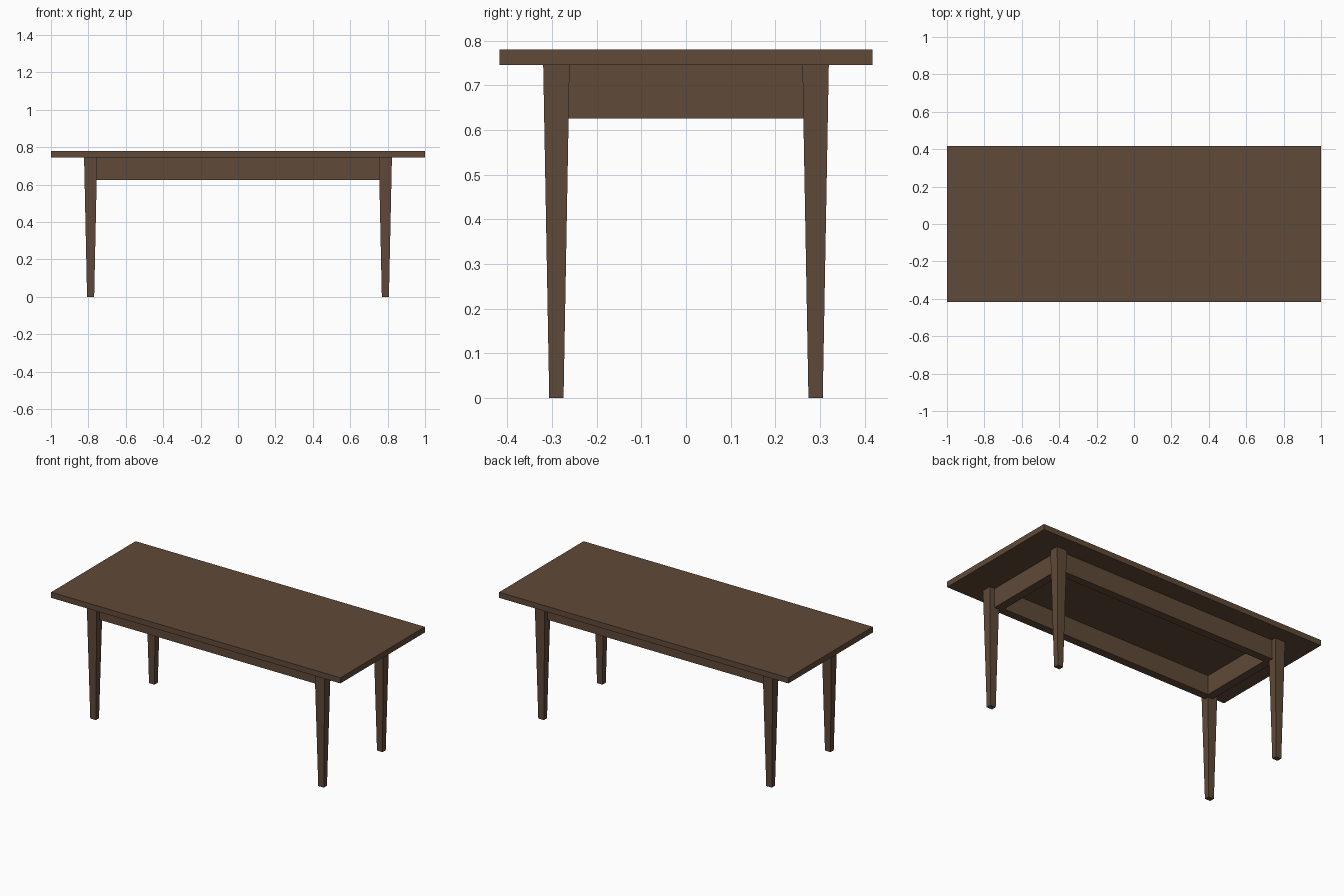
import bpy, bmesh

if "Cube" in bpy.data.objects:
    bpy.data.objects.remove(bpy.data.objects["Cube"])

# Single dark wood colour
wood = bpy.data.materials.new("dark_wood")
wood.diffuse_color = (0.117, 0.067, 0.040, 1)
wood.use_nodes = True
wood.node_tree.nodes["Principled BSDF"].inputs["Base Color"].default_value = wood.diffuse_color

TOP_Z, UNDER_Z, APRON_Z = 0.78, 0.745, 0.625


def finish(bm, name):
    bmesh.ops.recalc_face_normals(bm, faces=bm.faces)
    mesh = bpy.data.meshes.new(name)
    bm.to_mesh(mesh)
    bm.free()
    mesh.materials.append(wood)
    obj = bpy.data.objects.new(name, mesh)
    bpy.context.collection.objects.link(obj)
    return obj


def rect(bm, cx, cy, hx, hy, z):
    return [bm.verts.new((cx + sx * hx, cy + sy * hy, z))
            for sx, sy in ((-1, -1), (1, -1), (1, 1), (-1, 1))]


def bridge(bm, a, b):
    for i in range(4):
        j = (i + 1) % 4
        bm.faces.new((a[i], a[j], b[j], b[i]))


def block(name, cx, cy, low, high, z0, z1):
    """Box whose half sizes may differ at the bottom and top."""
    bm = bmesh.new()
    a, b = rect(bm, cx, cy, *low, z0), rect(bm, cx, cy, *high, z1)
    bridge(bm, a, b)
    bm.faces.new(a)
    bm.faces.new(b)
    return finish(bm, name)


# Table top
block("table_top", 0, 0, (1, 0.417), (1, 0.417), UNDER_Z, TOP_Z)

# Tapered legs
for sx, side in ((-1, "left"), (1, "right")):
    for sy, end in ((-1, "front"), (1, "back")):
        block(f"{end}_{side}_leg", sx * 0.788, sy * 0.29,
              (0.019, 0.016), (0.035, 0.0295), 0, UNDER_Z)

# Apron: hollow frame running between the leg centres
bm = bmesh.new()
outer, inner = (0.788, 0.29), (0.736, 0.24)
loops = [rect(bm, 0, 0, *size, z) for size, z in
         ((outer, UNDER_Z), (outer, APRON_Z), (inner, APRON_Z), (inner, UNDER_Z))]
for i in range(4):
    bridge(bm, loops[i], loops[(i + 1) % 4])
finish(bm, "apron")
